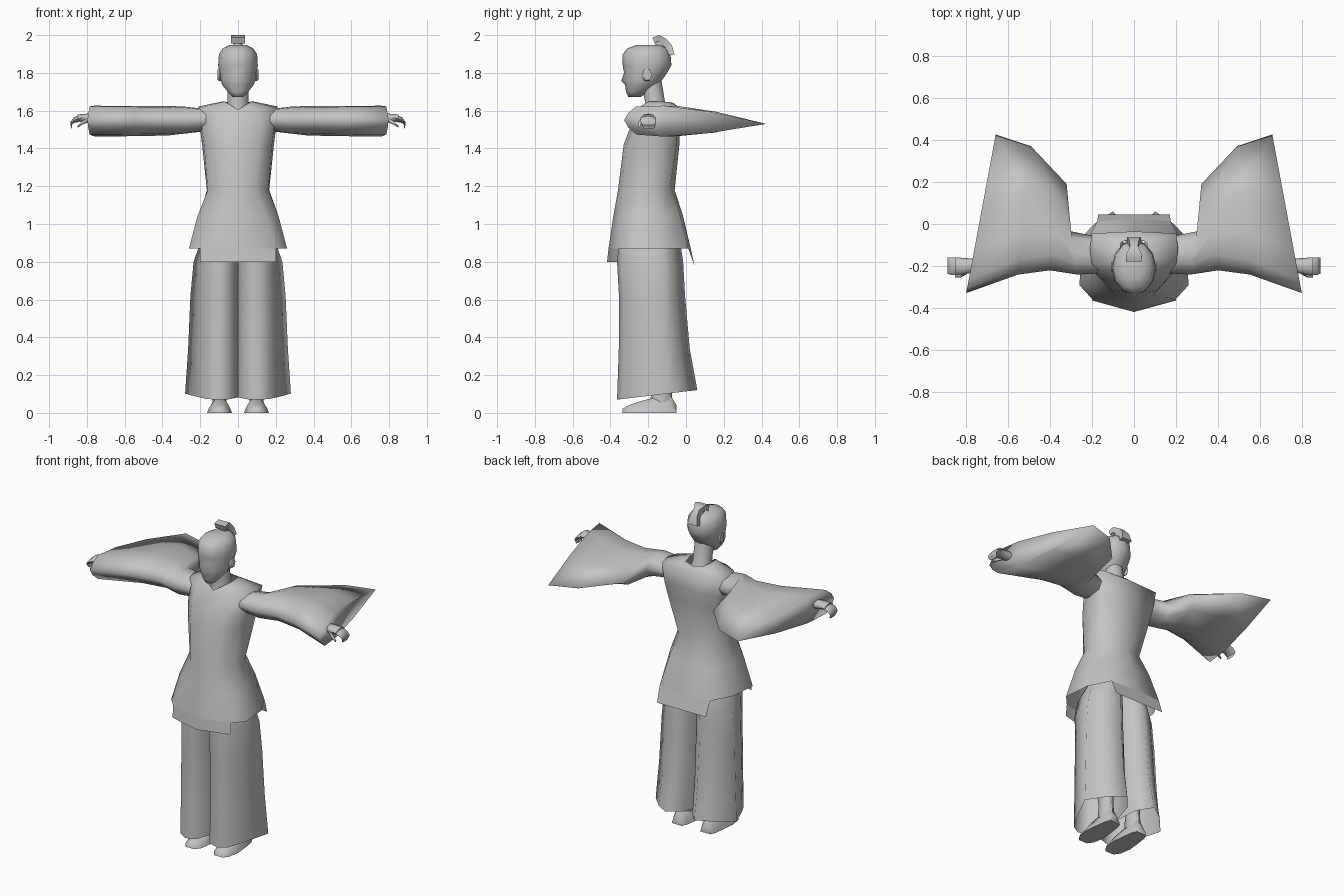
import bpy, bmesh, math

if "Cube" in bpy.data.objects:
    bpy.data.objects.remove(bpy.data.objects["Cube"])

grey = bpy.data.materials.new("plain grey")
grey.diffuse_color = (0.55, 0.55, 0.55, 1)
grey.use_nodes = True
grey.node_tree.nodes["Principled BSDF"].inputs["Base Color"].default_value = grey.diffuse_color


def loft(name, rings, closed=True, caps=(False, False), mirror=False, angle=60):
    """Skin a list of equal-length point rings into one smooth-shaded object."""
    bm = bmesh.new()
    rows = [[bm.verts.new(p) for p in r] for r in rings]
    n = len(rows[0])
    for a, b in zip(rows, rows[1:]):
        for i in range(n if closed else n - 1):
            j = (i + 1) % n
            bm.faces.new((a[i], a[j], b[j], b[i]))
    if caps[0]:
        bm.faces.new(rows[0])
    if caps[1]:
        bm.faces.new(rows[-1])
    bmesh.ops.recalc_face_normals(bm, faces=bm.faces)
    # open shells: make sure the normals point away from the axis
    if closed and not all(caps) and bm.calc_volume(signed=True) < 0:
        bmesh.ops.reverse_faces(bm, faces=bm.faces)
    me = bpy.data.meshes.new(name)
    bm.to_mesh(me)
    bm.free()
    me.materials.append(grey)
    me.shade_smooth()
    if angle < 180:
        me.set_sharp_from_angle(angle=math.radians(angle))
    ob = bpy.data.objects.new(name, me)
    bpy.context.collection.objects.link(ob)
    if mirror:
        ob.modifiers.new("mirror", 'MIRROR').use_mirror_merge = False
    return ob


def full(half):
    """Mirror a half plan (front centre to back centre) into a whole ring."""
    return half + [(-x, y, z) for x, y, z in half[-2:0:-1]]


def plan(z, pts):
    return [(x, y, z) for x, y in pts]


def oval(z, w, front, back, nose=0, n=12):
    c, d = (front + back) / 2, (back - front) / 2
    ring = [(w * math.sin(2 * math.pi * i / n), c - d * math.cos(2 * math.pi * i / n), z)
            for i in range(n)]
    ring[0] = (0, ring[0][1] - nose, z)
    return ring


def tube_x(stations, n=8):
    """Oval rings along x: (x, y, z, half width y, half height z)."""
    return [[(x, y + a * math.cos(2 * math.pi * i / n), z + b * math.sin(2 * math.pi * i / n))
             for i in range(n)] for x, y, z, a, b in stations]


# Tunic body: hem, hips, waist, chest, shoulders, neck opening
tunic = [
    plan(.87, [(0, -.41), (.20, -.355), (.26, -.29), (.245, -.12), (.175, .012), (0, .025)]),
    plan(1.04, [(0, -.385), (.14, -.35), (.215, -.27), (.205, -.14), (.14, -.03), (0, -.015)]),
    plan(1.18, [(0, -.36), (.09, -.34), (.16, -.25), (.165, -.17), (.11, -.085), (0, -.06)]),
    plan(1.42, [(0, -.33), (.11, -.315), (.18, -.24), (.19, -.14), (.16, -.05), (0, -.035)]),
    plan(1.50, [(0, -.30), (.12, -.285), (.19, -.22), (.2, -.13), (.18, -.045), (0, -.035)]),
    [(0, -.265, 1.58), (.11, -.25, 1.605), (.2, -.19, 1.615), (.21, -.12, 1.622),
     (.2, -.045, 1.615), (0, -.035, 1.615)],
    [(0, -.245, 1.605), (.035, -.235, 1.627), (.07, -.20, 1.648), (.075, -.15, 1.65),
     (.06, -.085, 1.645), (0, -.065, 1.64)],
]
loft("tunic", [full(r) for r in tunic], angle=80)

# Hanging front and back hem panels
fx = [(-.20, -.355), (0, -.41), (.20, -.355)]
loft("front_hem_panel", [plan(.87, fx), [(x, y - .008, .80) for x, y in fx]], closed=False)
bx = [(-.175, .012), (0, .025), (.175, .012)]
loft("back_hem_panel", [plan(.87, bx), [(x * .97, .045, .78) for x, y in bx]], closed=False)


# Wide sleeves: round at the shoulder (w = 0), wedge-shaped at the closed cuff (w = 1)
def sleeve_ring(front, back, w, scale):
    tops, bots = [], []
    for t0, t1, h in [(0, 0, 0), (.08, .03, .036), (.25, .085, .071), (.5, .28, .078),
                      (.85, .6, .054), (1, 1, 0)]:
        t = t0 + w * (t1 - t0)
        x = front[0] + t * (back[0] - front[0])
        y = front[1] + t * (back[1] - front[1])
        mid = 1.55 - .02 * t * w
        tops.append((x, y, mid + h * scale))
        bots.append((x, y, mid - h * scale))
    return tops + bots[-2:0:-1]


loft("sleeve", [
    sleeve_ring((.17, -.235), (.17, -.06), 0, .75),
    sleeve_ring((.27, -.24), (.30, -.035), 0, .92),
    sleeve_ring((.40, -.22), (.32, .19), .4, 1),
    sleeve_ring((.55, -.24), (.49, .37), .8, 1.02),
    sleeve_ring((.797, -.328), (.657, .425), 1, 1.05),
], caps=(False, True), mirror=True, angle=180)

# Palm, then the curled fingers as one block, and a thumb
loft("palm", tube_x([
    (.74, -.195, 1.555, .03, .028),
    (.80, -.2, 1.56, .038, .024), (.85, -.2, 1.562, .042, .018)]),
    caps=(True, True), mirror=True)
loft("fingers", tube_x([
    (.835, -.2, 1.56, .042, .018), (.868, -.2, 1.55, .042, .015),
    (.886, -.198, 1.53, .038, .011), (.878, -.196, 1.508, .03, .006)]),
    caps=(True, True), mirror=True)
loft("thumb", tube_x([
    (.795, -.225, 1.55, .014, .014), (.825, -.245, 1.535, .01, .011),
    (.85, -.247, 1.515, .006, .006)], 6), caps=(True, True), mirror=True)

# Wide trouser legs: rounded in front, with a slanted hem and pointed back corners
leg = [(.001, -.26), (.045, -.345), (.11, -.365), (.165, -.335), (.207, -.26),
       (.28, -.10), (.19, -.0), (.10, .06), (.03, -.02), (.001, -.15)]


def leg_ring(z, outer, front, back, side=0):
    """side rounds the outer wall forward where the leg is not flared."""
    out = []
    for i, (x, y) in enumerate(leg):
        sx = max(x * outer / .28, .001) + (side if i in (3, 4) else 0)
        sy = -.17 + (y + .17) * ((front + .17) / -.195 if y < -.17 else (back + .17) / .23)
        out.append((sx, sy, z if z else .07 + .12 * (sy + .365)))
    return out


loft("trouser_leg", [
    leg_ring(0, .28, -.365, .06), leg_ring(.34, .264, -.356, .02, .01),
    leg_ring(.62, .252, -.355, -.005, .015), leg_ring(.80, .235, -.365, -.015, .02),
    leg_ring(.90, .20, -.362, -.03, .02), leg_ring(1.02, .15, -.32, -.07)],
    mirror=True, angle=85)


# Shoes with pointed toes, and ankles running up inside the trousers
def shoe_ring(y, w, top):
    c = .098
    return [(c - w, y, 0), (c - w * .85, y, top * .4), (c - w * .4, y, top),
            (c + w * .4, y, top), (c + w * .85, y, top * .4), (c + w, y, 0)]


loft("shoe", [shoe_ring(-.335, .03, .022), shoe_ring(-.30, .055, .042),
              shoe_ring(-.23, .066, .065), shoe_ring(-.15, .058, .085),
              shoe_ring(-.08, .048, .09), shoe_ring(-.05, .035, .04)],
     caps=(True, True), mirror=True)
loft("ankle", [[(x + .098, y, z) for x, y, z in oval(z, w, f, b, n=8)]
               for z, w, f, b in [(.05, .038, -.19, -.07), (.15, .036, -.18, -.08),
                                  (.3, .045, -.2, -.09)]], caps=(True, True), mirror=True)

# Neck, and a head with the nose drawn out of its front edge
loft("neck", [oval(1.56, .075, -.235, -.07), oval(1.64, .056, -.215, -.11),
              oval(1.76, .055, -.24, -.13)], caps=(True, True))
loft("head", [oval(*r) for r in [
    (1.672, .028, -.305, -.24), (1.70, .055, -.318, -.20), (1.735, .082, -.322, -.15),
    (1.757, .091, -.325, -.13, .018), (1.80, .099, -.325, -.10, .003),
    (1.84, .105, -.335, -.077), (1.90, .101, -.335, -.082),
    (1.93, .08, -.31, -.10), (1.948, .045, -.26, -.13)]], caps=(True, True), angle=70)

# Ears
loft("ear", tube_x([(.08, -.21, 1.785, .016, .028), (.098, -.208, 1.788, .026, .036),
                    (.108, -.202, 1.79, .022, .032)], 6), caps=(True, True), mirror=True)


# Topknot: a pinched ribbon of hair bending down behind, on a short stem
def knot_ring(y, z, w, dy, dz):
    return [(-w, y - dy, z - dz), (w, y - dy, z - dz), (w, y + dy, z + dz), (-w, y + dy, z + dz)]


loft("topknot", [knot_ring(-.172, 1.972, .038, -.006, .016),
                 knot_ring(-.145, 1.984, .036, .004, .016),
                 knot_ring(-.115, 1.965, .018, .012, .014),
                 knot_ring(-.088, 1.935, .024, .014, .01),
                 knot_ring(-.075, 1.895, .034, .014, .002)], caps=(True, True))
loft("topknot_stem", [oval(1.93, .028, -.17, -.11, n=8), oval(1.975, .018, -.155, -.12, n=8)],
     caps=(True, True))
